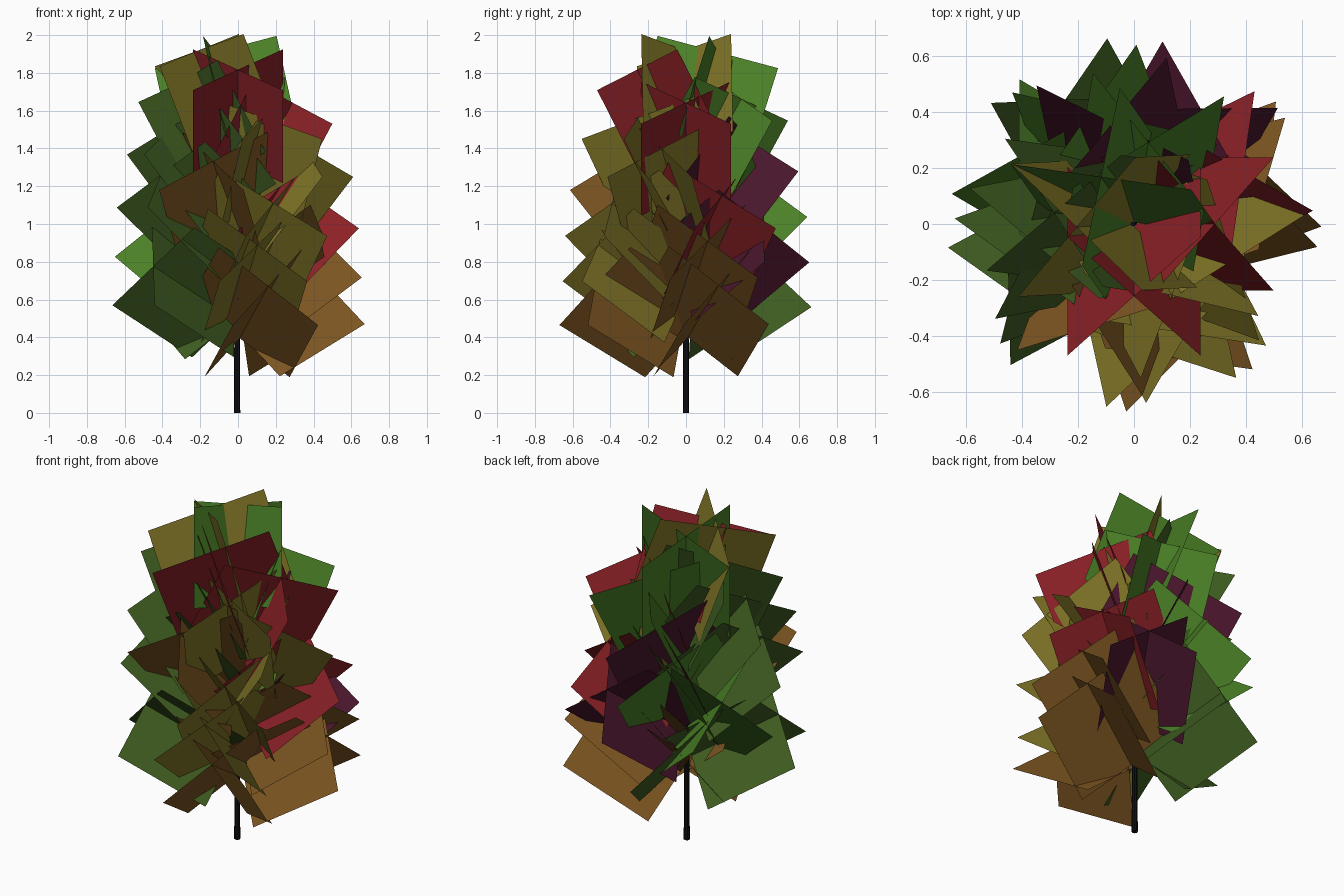
import bpy, math
from mathutils import Vector

if "Cube" in bpy.data.objects:
    bpy.data.objects.remove(bpy.data.objects["Cube"])

def material(name, rgb):
    m = bpy.data.materials.new(name)
    m.diffuse_color = (*rgb, 1)
    m.use_nodes = True
    m.node_tree.nodes["Principled BSDF"].inputs["Base Color"].default_value = m.diffuse_color
    return m

COLORS = {
    "bark": (0.005, 0.005, 0.006),
    "brown": (0.2, 0.09, 0.015),
    "olive": (0.22, 0.18, 0.02),
    "red": (0.26, 0.015, 0.02),
    "purple": (0.07, 0.008, 0.025),
    "green": (0.07, 0.22, 0.02),
    "dark_green": (0.05, 0.11, 0.015),
}
MATS = {k: material(k, c) for k, c in COLORS.items()}

# thin tapered trunk
bpy.ops.mesh.primitive_cone_add(vertices=8, radius1=0.017, radius2=0.008,
                                depth=1.45, location=(-0.005, 0, 0.725))
trunk = bpy.context.object
trunk.name = "trunk"
trunk.data.materials.append(MATS["bark"])

LENGTH, HALF = 0.552, 0.238   # card length, half width along each diagonal axis

def leaf_branch(name, azimuth, z, pitch, color):
    """Two crossed leaf cards growing outward from the trunk, rolled 45 degrees."""
    a, e = math.radians(azimuth), math.radians(pitch)
    out = Vector((math.cos(a), math.sin(a), 0))
    side = Vector((-math.sin(a), math.cos(a), 0))
    up = Vector((0, 0, 1))
    axis = out * math.cos(e) + up * math.sin(e)
    normal = up * math.cos(e) - out * math.sin(e)
    base = out * (0.03 if z < 1.3 else 0.008) + up * z
    verts, faces = [], []
    for s in (1, -1):
        across = (side * s + normal) * HALF
        n = len(verts)
        verts += [base - across, base + axis * LENGTH - across,
                  base + axis * LENGTH + across, base + across]
        faces.append((n, n + 1, n + 2, n + 3))
    mesh = bpy.data.meshes.new(name)
    mesh.from_pydata(verts, [], faces)
    mesh.materials.append(MATS[color])
    bpy.context.collection.objects.link(bpy.data.objects.new(name, mesh))

# branches from bottom to top: azimuth, base height, pitch, colour
BRANCHES = [
    (288.4, 0.395, 30, "brown"), (20, 0.40, 30, "brown"),
    (119, 0.49, 30, "dark_green"), (208, 0.50, 30, "dark_green"),
    (282.5, 0.565, 36, "olive"), (14, 0.585, 36, "brown"),
    (60, 0.665, 36, "purple"), (149.5, 0.695, 36, "green"),
    (295.6, 0.735, 43, "olive"), (26, 0.775, 43, "red"),
    (111, 0.835, 43, "green"), (200, 0.885, 43, "dark_green"),
    (250, 0.91, 50, "brown"), (340, 0.97, 51, "olive"),
    (102, 0.99, 52, "purple"), (191, 1.07, 53, "dark_green"),
    (298, 1.075, 62, "olive"), (0, 1.155, 62, "red"),
    (80, 1.18, 61, "green"), (172, 1.27, 62, "dark_green"),
    (270, 1.325, 63, "red"),
    (183, 1.405, 69, "olive"), (125, 1.395, 69, "green"),
]
for i, (azimuth, z, pitch, color) in enumerate(BRANCHES):
    leaf_branch(f"leaf_branch_{i + 1}", azimuth, z, pitch, color)
